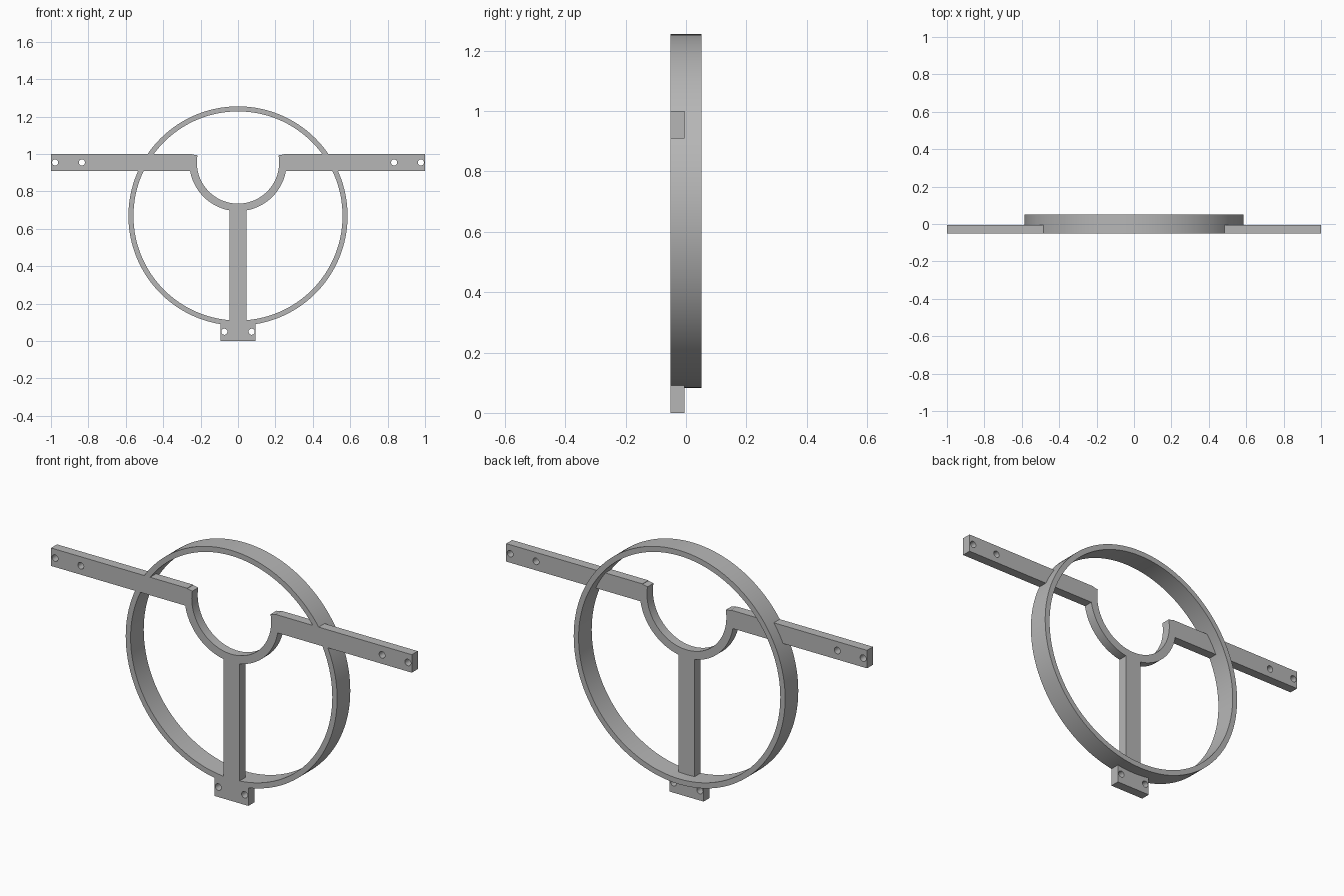
import bpy, bmesh, math
from mathutils import Matrix, Vector

if "Cube" in bpy.data.objects:
    bpy.data.objects.remove(bpy.data.objects["Cube"], do_unlink=True)

grey = bpy.data.materials.new("plain grey")
grey.use_nodes = True
colour = (0.47, 0.47, 0.47, 1)
grey.diffuse_color = colour
grey.node_tree.nodes["Principled BSDF"].inputs["Base Color"].default_value = colour

FRONT, PLATE_BACK, RING_BACK = -0.052, -0.005, 0.052
HUB_Z = 0.955


def finish(name, bm):
    bmesh.ops.recalc_face_normals(bm, faces=bm.faces[:])
    mesh = bpy.data.meshes.new(name)
    bm.to_mesh(mesh)
    bm.free()
    mesh.materials.append(grey)
    obj = bpy.data.objects.new(name, mesh)
    bpy.context.collection.objects.link(obj)
    return obj


def bar(name, x0, x1, z0, z1):
    """Flat bar with the thickness of the plate."""
    bm = bmesh.new()
    bmesh.ops.create_cube(bm, size=1)
    for v in bm.verts:
        v.co = Vector((x1 if v.co.x > 0 else x0,
                       PLATE_BACK if v.co.y > 0 else FRONT,
                       z1 if v.co.z > 0 else z0))
    return finish(name, bm)


def band(name, cz, r_in, r_out, back, start, sweep, steps):
    """Rectangular section swept about the y axis, closed for a full turn."""
    bm = bmesh.new()
    full = sweep >= math.tau
    rows = []
    for i in range(steps if full else steps + 1):
        a = start + sweep * i / steps
        rows.append([bm.verts.new((r * math.cos(a), y, cz + r * math.sin(a)))
                     for r, y in ((r_in, FRONT), (r_out, FRONT), (r_out, back), (r_in, back))])
    for i in range(steps):
        p, q = rows[i], rows[(i + 1) % len(rows)]
        for k in range(4):
            n = (k + 1) % 4
            bm.faces.new((p[k], p[n], q[n], q[k]))
    if not full:
        bm.faces.new(rows[0])
        bm.faces.new(rows[-1])
    return finish(name, bm)


def hole_cutter(x, z):
    bm = bmesh.new()
    bmesh.ops.create_cone(bm, cap_ends=True, segments=24, radius1=0.0165, radius2=0.0165, depth=0.3,
                          matrix=Matrix.Translation((x, 0, z)) @ Matrix.Rotation(math.pi / 2, 4, "X"))
    cutter = finish("hole_cutter", bm)
    cutter.hide_render = True
    return cutter


def combine(target, other, operation):
    bpy.context.view_layer.objects.active = target
    mod = target.modifiers.new("combine", "BOOLEAN")
    mod.operation, mod.solver, mod.object = operation, "EXACT", other
    bpy.ops.object.modifier_apply(modifier=mod.name)
    bpy.data.objects.remove(other, do_unlink=True)


# Open half hub, with its ends cut along the radius
tilt = math.asin(0.045 / 0.26)
bracket = band("ring_bracket", HUB_Z, 0.22, 0.26, PLATE_BACK, math.pi - tilt, math.pi + 2 * tilt, 64)

# Arms, stem, foot and hoop
parts = [
    bar("left_arm", 0.245, 1, 0.91, 1),
    bar("right_arm", -1, -0.245, 0.91, 1),
    bar("stem", -0.045, 0.045, 0.05, 0.715),
    bar("foot", -0.094, 0.094, 0, 0.095),
    band("hoop", 0.669, 0.559, 0.586, RING_BACK, 0, math.tau, 128),
]
for part in parts:
    combine(bracket, part, "UNION")

# Screw holes
for side in (-1, 1):
    for x, z in ((0.978, HUB_Z), (0.835, HUB_Z), (0.073, 0.05)):
        combine(bracket, hole_cutter(side * x, z), "DIFFERENCE")

# Smooth curves with crisp edges
bpy.ops.object.select_all(action="DESELECT")
bracket.select_set(True)
bpy.context.view_layer.objects.active = bracket
bpy.ops.object.shade_smooth_by_angle()
